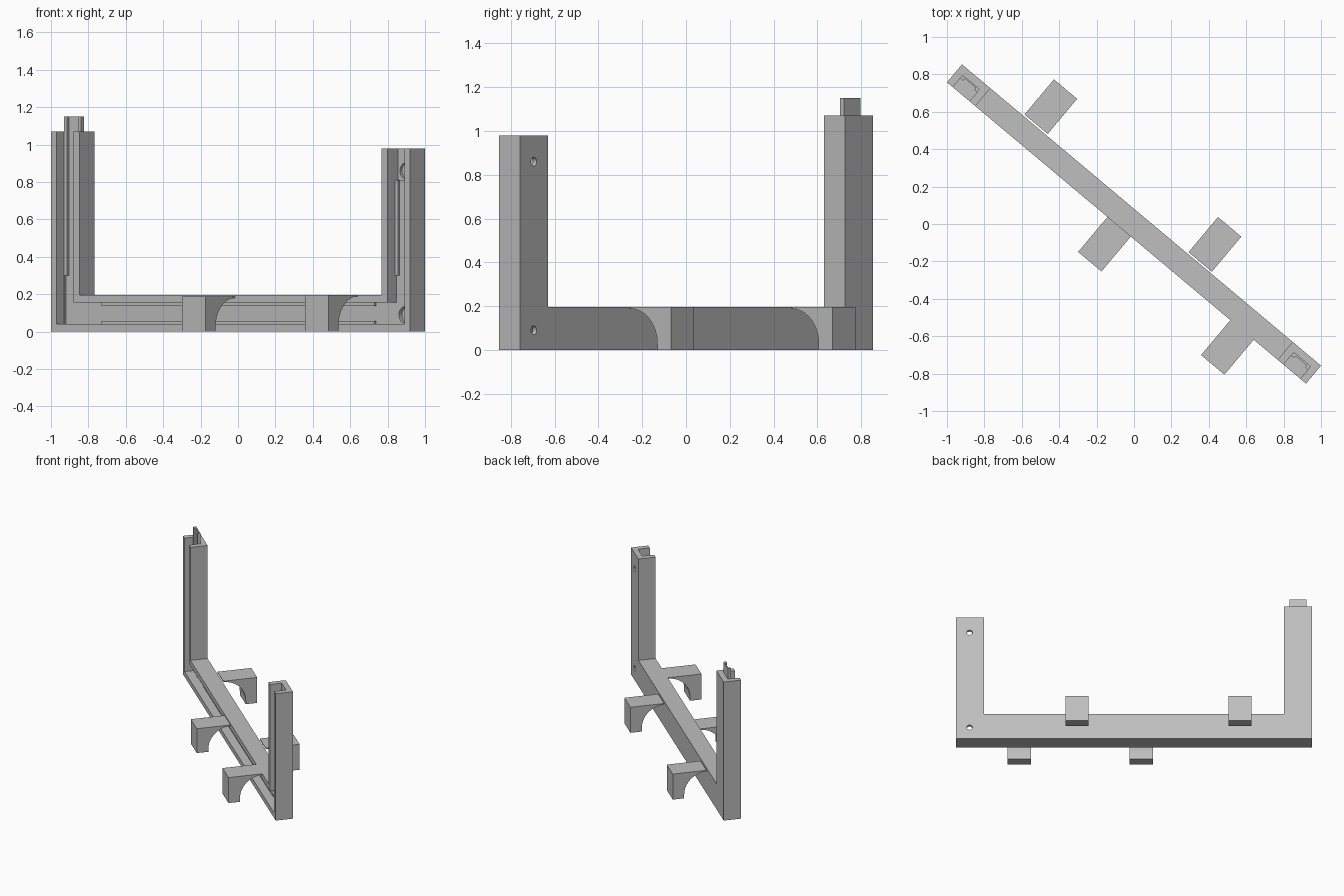
import bpy, bmesh, math

if "Cube" in bpy.data.objects:
    bpy.data.objects.remove(bpy.data.objects["Cube"])

ANGLE = math.radians(-40)   # the whole frame lies diagonally
END, INNER, HALF = 1.253, 1.055, 0.0625
BEAM, LEFT_TOP, RIGHT_TOP = 0.197, 1.07, 0.98

grey = bpy.data.materials.new("light grey")
grey.diffuse_color = (0.52, 0.52, 0.52, 1)
grey.use_nodes = True
grey.node_tree.nodes["Principled BSDF"].inputs["Base Color"].default_value = grey.diffuse_color


def finish(name, bm):
    bmesh.ops.recalc_face_normals(bm, faces=bm.faces)
    me = bpy.data.meshes.new(name)
    bm.to_mesh(me)
    bm.free()
    me.materials.append(grey)
    ob = bpy.data.objects.new(name, me)
    ob.rotation_euler.z = ANGLE
    bpy.context.collection.objects.link(ob)
    return ob


def prism(name, points, offset):
    """Extrude a closed outline of 3D points by an offset vector."""
    bm = bmesh.new()
    face = bm.faces.new([bm.verts.new(p) for p in points])
    new = bmesh.ops.extrude_face_region(bm, geom=[face])["geom"]
    bmesh.ops.translate(bm, vec=offset,
                        verts=[v for v in new if isinstance(v, bmesh.types.BMVert)])
    return finish(name, bm)


def slab(name, outline, y0, y1):
    return prism(name, [(x, y0, z) for x, z in outline], (0, y1 - y0, 0))


def rect(x0, x1, z0, z1):
    return [(x0, z0), (x1, z0), (x1, z1), (x0, z1)]


def disc(x, z, r, n=32):
    return [(x + r * math.cos(2 * math.pi * i / n),
             z + r * math.sin(2 * math.pi * i / n)) for i in range(n)]


def cut(target, outline, y0, y1):
    cutter = slab("cutter", outline, y0, y1)
    cutter.hide_render = True
    bpy.context.view_layer.update()
    mod = target.modifiers.new("cut", 'BOOLEAN')
    mod.operation, mod.solver, mod.object = 'DIFFERENCE', 'EXACT', cutter
    bpy.context.view_layer.objects.active = target
    bpy.ops.object.modifier_apply(modifier=mod.name)
    bpy.data.objects.remove(cutter)


# U-shaped frame: beam with a post at each end
frame = slab("frame", [(-END, 0), (END, 0), (END, RIGHT_TOP), (INNER, RIGHT_TOP),
                       (INNER, BEAM), (-INNER, BEAM), (-INNER, LEFT_TOP),
                       (-END, LEFT_TOP)], -HALF, HALF)

# Wide channel along the front of beam and posts, open at the post tops
A, B, Z0, Z1 = 1.213, 1.095, 0.04, 0.157
cut(frame, [(-A, Z0), (A, Z0), (A, 1.2), (B, 1.2), (B, Z1), (-B, Z1),
            (-B, 1.2), (-A, 1.2)], -0.1, 0)

# Deeper pockets at the corners, with narrow slots running between them
DEEP, a, b = 0.014, A - 0.001, B + 0.001
for s in (-1, 1):
    cut(frame, [(s * 0.953, Z0 + .001), (s * a, Z0 + .001), (s * a, 0.3),
                (s * b, 0.3), (s * b, Z1 - .001), (s * 0.953, Z1 - .001)], -0.03, DEEP)
cut(frame, rect(-0.96, 0.96, 0.058, 0.137), -0.03, DEEP)
cut(frame, rect(-1.193, -1.115, 0.29, 1.2), -0.03, DEEP)
cut(frame, rect(1.115, 1.193, 0.29, 0.82), -0.03, DEEP)
cut(frame, rect(b, a, 0.81, 1.2), -0.03, 0.023)   # socket in the right post

# Counterbored screw holes in the right post
for z in (0.09, 0.86):
    cut(frame, disc(1.156, z, 0.045), -0.02, 0.04)
    cut(frame, disc(1.156, z, 0.02), 0.02, 0.1)

# Grooved peg on top of the left post
prism("peg", [(x, y, LEFT_TOP - 0.05) for x, y in (
    (-A, 0), (-1.193, 0), (-1.193, DEEP), (-1.115, DEEP), (-1.115, 0),
    (-B, 0), (-B, 0.022), (-A, 0.022))], (0, 0, 0.13))


# Hooks: a thin top arm curving down into an outer leg
def hook(name, x0, x1, near, side, top):
    tip, leg, r = near + 0.245, near + 0.162, 0.16
    zc = top - 0.008 - r
    outline = [(near, top), (tip, top), (tip, 0), (leg, 0)]
    outline += [(near + (leg - near) * math.cos(t), zc + r * math.sin(t))
                for t in (math.pi / 2 * i / 16 for i in range(17))]
    ob = prism(name, [(x0, side * y, z) for y, z in outline], (x1 - x0, 0, 0))
    bpy.ops.object.select_all(action='DESELECT')
    ob.select_set(True)
    bpy.context.view_layer.objects.active = ob
    bpy.ops.object.shade_smooth_by_angle(angle=math.radians(30))


hook("front_hook_middle", -0.133, 0.03, 0.0615, -1, 0.188)
hook("front_hook_right", 0.725, 0.888, 0.0615, -1, BEAM)
hook("back_hook_left", -0.825, -0.663, 0.072, 1, BEAM)
hook("back_hook_right", 0.32, 0.483, 0.072, 1, BEAM)
